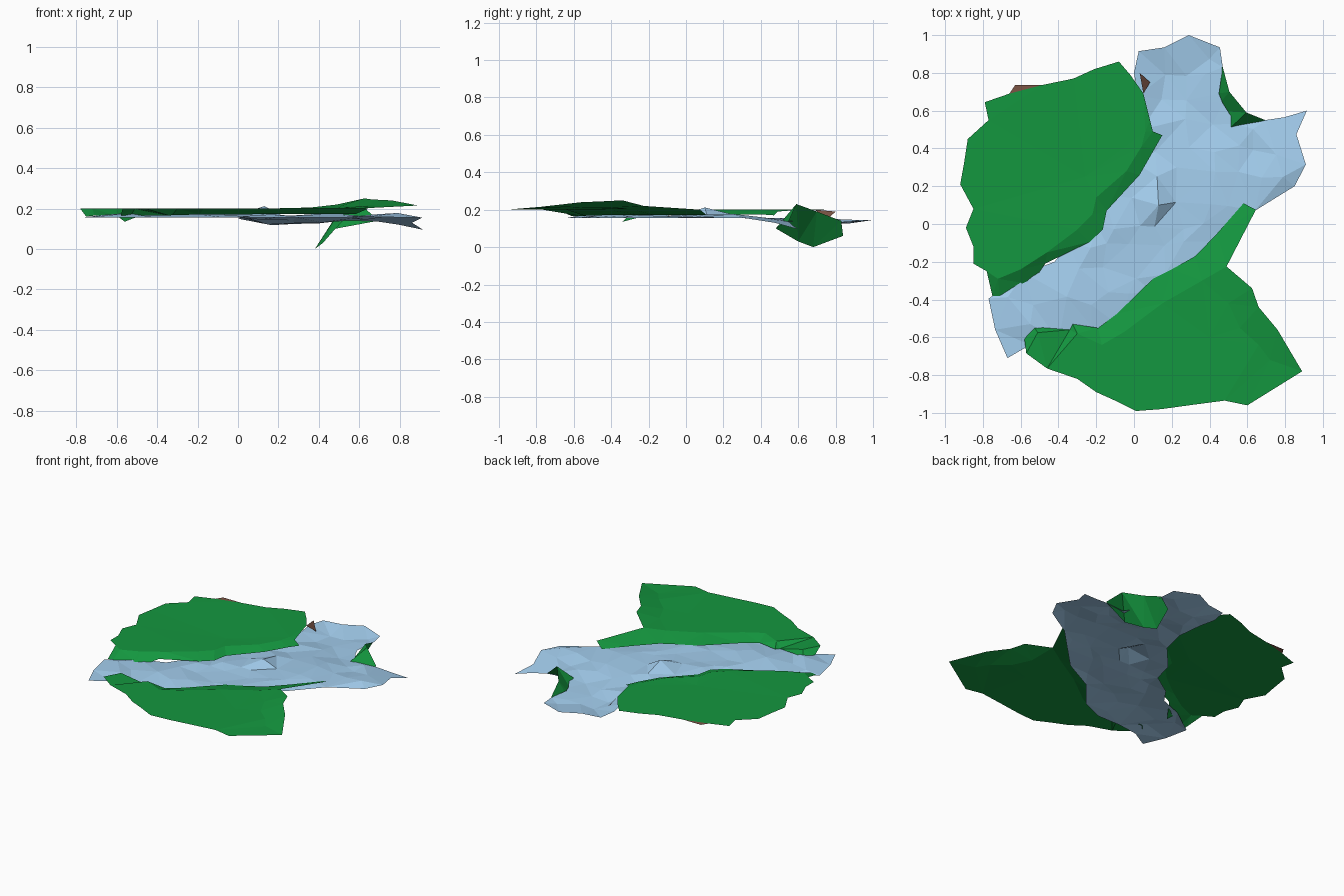
import bpy, random
from mathutils import Vector
from mathutils.geometry import delaunay_2d_cdt

random.seed(4)


def material(name, rgb):
    m = bpy.data.materials.new(name)
    m.diffuse_color = (*rgb, 1)
    return m


GRASS = material("grass", (0.007, 0.31, 0.05))
WATER = material("water", (0.37, 0.62, 0.86))
SOIL = material("soil", (0.2, 0.09, 0.06))


def add_object(name, verts, faces, mat):
    me = bpy.data.meshes.new(name)
    me.from_pydata(verts, [], faces)
    me.materials.append(mat)
    ob = bpy.data.objects.new(name, me)
    bpy.context.collection.objects.link(ob)
    return ob


def sheet(name, outline, inner, mat, level=0.2):
    """Faceted terrain sheet: triangulated outline with inner height points."""
    pts = [Vector((p[0], p[1], p[2] if len(p) > 2 else level)) for p in outline + inner]
    n = len(outline)
    out = delaunay_2d_cdt([p.xy for p in pts], [], [list(range(n))], 1, 1e-5)
    verts = [(v.x, v.y, pts[o[0]].z if o else level) for v, o in zip(out[0], out[3])]
    faces = []
    for f in out[2]:
        a, b, c = (Vector(verts[i]) for i in f[:3])
        f = list(f)
        faces.append(f if (b - a).cross(c - a).z > 0 else f[::-1])
    used = sorted({i for f in faces for i in f})
    remap = {v: k for k, v in enumerate(used)}
    return add_object(name, [verts[i] for i in used],
                      [[remap[i] for i in f] for f in faces], mat)


# Left bank: flat meadow, with a bank dropping to the water
left_rim = [(0.05, 0.69), (-0.02, 0.79), (-0.08, 0.86), (-0.21, 0.82), (-0.32, 0.77),
            (-0.49, 0.735), (-0.66, 0.69), (-0.79, 0.645), (-0.77, 0.55), (-0.88, 0.45),
            (-0.9, 0.32), (-0.92, 0.21), (-0.85, 0.08), (-0.89, -0.02), (-0.85, -0.12),
            (-0.85, -0.21), (-0.78, -0.25)]
left_shore = [(-0.75, -0.38, 0.16), (-0.71, -0.38, 0.165), (-0.6, -0.31, 0.165),
              (-0.56, -0.34, 0.135), (-0.47, -0.21, 0.17), (-0.45, -0.2, 0.17),
              (-0.235, -0.095, 0.172), (-0.165, -0.03, 0.172), (-0.145, 0.07, 0.172),
              (0.03, 0.26, 0.175), (0.11, 0.4, 0.175), (0.15, 0.47, 0.17),
              (0.1, 0.49, 0.19), (0.085, 0.55, 0.195)]
left_crest = [(-0.72, -0.29), (-0.6, -0.24), (-0.46, -0.15), (-0.3, -0.03), (-0.22, 0.05),
              (-0.2, 0.14), (-0.04, 0.28), (0.04, 0.41), (0.06, 0.49), (-0.26, 0.25, 0.195)]
sheet("left_bank", left_rim + left_shore, left_crest, GRASS)

# Right bank: same build, with a raised outer corner
right_rim = [(0.645, 0.075, 0.2), (0.49, -0.225, 0.22), (0.625, -0.34, 0.25),
             (0.66, -0.44, 0.245), (0.76, -0.56, 0.24), (0.89, -0.78, 0.215),
             (0.6, -0.96), (0.48, -0.935), (0.29, -0.96), (0.145, -0.98), (0.01, -0.99),
             (-0.1, -0.935), (-0.2, -0.89), (-0.3, -0.82), (-0.46, -0.765), (-0.57, -0.685)]
right_shore = [(-0.58, -0.61, 0.165), (-0.53, -0.545, 0.165), (-0.34, -0.56, 0.165),
               (-0.325, -0.53, 0.168), (-0.19, -0.55, 0.17), (-0.09, -0.475, 0.17),
               (0.1, -0.29, 0.172), (0.2, -0.24, 0.172), (0.325, -0.17, 0.172),
               (0.44, -0.05, 0.172), (0.58, 0.11, 0.172)]
right_crest = [(0.36, -0.3, 0.205), (0.15, -0.42), (-0.05, -0.57), (-0.17, -0.64),
               (-0.3, -0.58), (-0.51, -0.575), (0.5, -0.42, 0.21), (0.56, -0.55, 0.21),
               (0.66, -0.64, 0.215), (0.72, -0.72, 0.21), (0.4, -0.6)]
sheet("right_bank", right_rim + right_shore, right_crest, GRASS)

# River: rippled water sheet, tucked slightly under both banks
river_edge = [(0.025, 0.915, 0.145), (0.0, 0.8, 0.15), (0.02, 0.68, 0.155),
              (0.04, 0.5, 0.155), (0.0, 0.33, 0.155), (-0.16, 0.15, 0.155),
              (-0.2, 0.0, 0.155), (-0.35, -0.1, 0.155), (-0.42, -0.2, 0.155),
              (-0.58, -0.26, 0.155), (-0.77, -0.395, 0.155), (-0.735, -0.56, 0.155),
              (-0.67, -0.71, 0.155), (-0.55, -0.64, 0.155), (-0.4, -0.62, 0.155),
              (-0.22, -0.62, 0.155), (-0.06, -0.55, 0.155), (0.1, -0.36, 0.155),
              (0.33, -0.24, 0.155), (0.48, -0.09, 0.155), (0.64, 0.07, 0.16),
              (0.85, 0.2, 0.155), (0.91, 0.315, 0.155), (0.86, 0.475, 0.13),
              (0.915, 0.6, 0.095), (0.795, 0.565, 0.12), (0.695, 0.55, 0.135),
              (0.54, 0.53, 0.14), (0.47, 0.64, 0.135), (0.45, 0.69, 0.135),
              (0.47, 0.83, 0.135), (0.455, 0.935, 0.14), (0.29, 1.0, 0.145),
              (0.16, 0.935, 0.145)]
ripples = [(0.13, 0.1, 0.212)]
for i in range(-6, 8):
    for j in range(-6, 9):
        x = 0.13 * i + random.uniform(-0.04, 0.04)
        y = 0.13 * j + random.uniform(-0.04, 0.04)
        near = min((Vector((x, y)) - Vector(p[:2])).length for p in river_edge + ripples[:1])
        if near > 0.075:
            z = 0.168 - 0.045 * min(1, max(0, y - 0.25) / 0.4)
            ripples.append((x, y, z + random.uniform(-0.008, 0.01)))
sheet("river", river_edge, ripples, WATER, 0.16)

# Small overhanging bank notched into the far shore
top = [(0.47, 0.83, 0.14), (0.505, 0.7, 0.19), (0.595, 0.59, 0.23), (0.695, 0.55, 0.14)]
low = [(0.42, 0.84, 0.06), (0.38, 0.68, 0.0), (0.42, 0.6, 0.03), (0.48, 0.48, 0.1)]
strip = []
for k in range(3):
    strip += [(k, 4 + k, 5 + k), (k, 5 + k, k + 1)]
add_object("far_bank", top + low, strip, GRASS)

# Bare soil patches
add_object("soil_patches",
           [(-0.66, 0.69, 0.2), (-0.49, 0.735, 0.2), (-0.63, 0.735, 0.2),
            (0.03, 0.8, 0.19), (0.05, 0.69, 0.2), (0.085, 0.75, 0.145)],
           [(0, 1, 2), (3, 4, 5)], SOIL)
